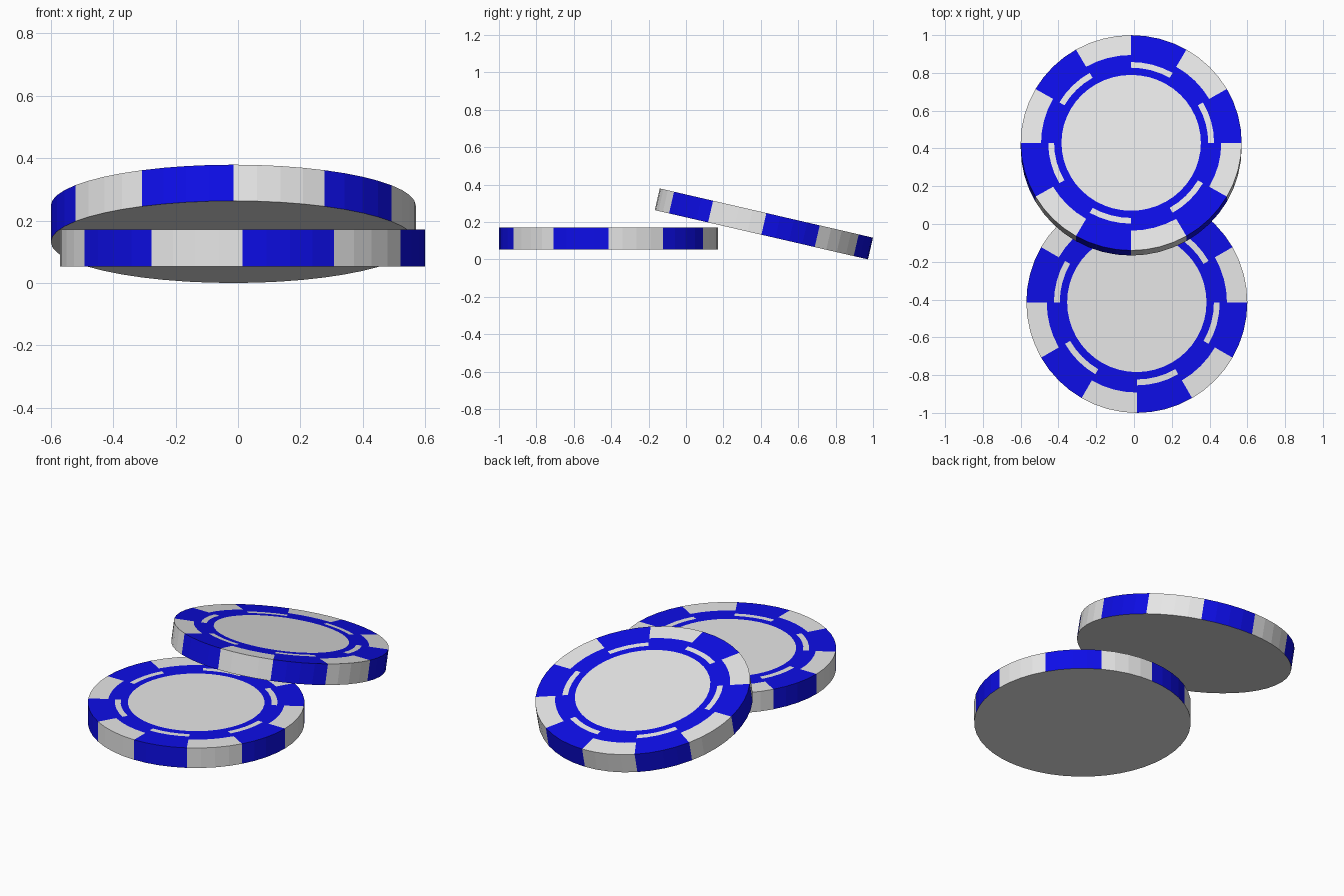
import bpy, bmesh, math

if "Cube" in bpy.data.objects:
    bpy.data.objects.remove(bpy.data.objects["Cube"])

R, THICK = 0.585, 0.119
SECTORS, PER = 12, 4            # 12 edge sectors, 4 facets each
N = SECTORS * PER
# ring radii: outer edge, blue band, dash outer, dash inner, centre disc
RADII = [R, 0.477, 0.439, 0.408, 0.369]


def material(name, rgb):
    m = bpy.data.materials.new(name)
    m.diffuse_color = (*rgb, 1)
    m.use_nodes = True
    m.node_tree.nodes["Principled BSDF"].inputs["Base Color"].default_value = m.diffuse_color
    return m


WHITE = material("white", (0.8, 0.8, 0.8))
BLUE = material("blue", (0.004, 0.004, 0.8))


def chip(name, parity, location, tilt):
    bm = bmesh.new()

    def ring(r, z):
        return [bm.verts.new((r * math.cos(2 * math.pi * i / N),
                              r * math.sin(2 * math.pi * i / N), z)) for i in range(N)]

    # bottom, edge wall, then concentric top rings
    rings = [ring(R, 0)] + [ring(r, THICK) for r in RADII]
    bm.faces.new(rings[0][::-1])
    for k in range(len(rings) - 1):
        a, b = rings[k], rings[k + 1]
        for i in range(N):
            j = (i + 1) % N
            f = bm.faces.new((a[i], a[j], b[j], b[i]))
            blue_sector = (i // PER) % 2 == parity
            if k <= 1:            # wall and outer blocks alternate
                f.material_index = int(blue_sector)
            elif k == 3:          # white dashes beside the blue blocks
                f.material_index = int(not blue_sector)
            else:                 # solid blue bands
                f.material_index = 1
    bm.faces.new(rings[-1])       # white centre disc
    me = bpy.data.meshes.new(name)
    bm.to_mesh(me)
    bm.free()
    me.materials.append(WHITE)
    me.materials.append(BLUE)
    ob = bpy.data.objects.new(name, me)
    ob.location = location
    ob.rotation_euler = (tilt, 0, 0)
    bpy.context.collection.objects.link(ob)


chip("flat_chip", 1, (0.015, -0.415, 0.052), 0)
chip("leaning_chip", 0, (-0.015, 0.403, 0.1316), math.radians(-13))
